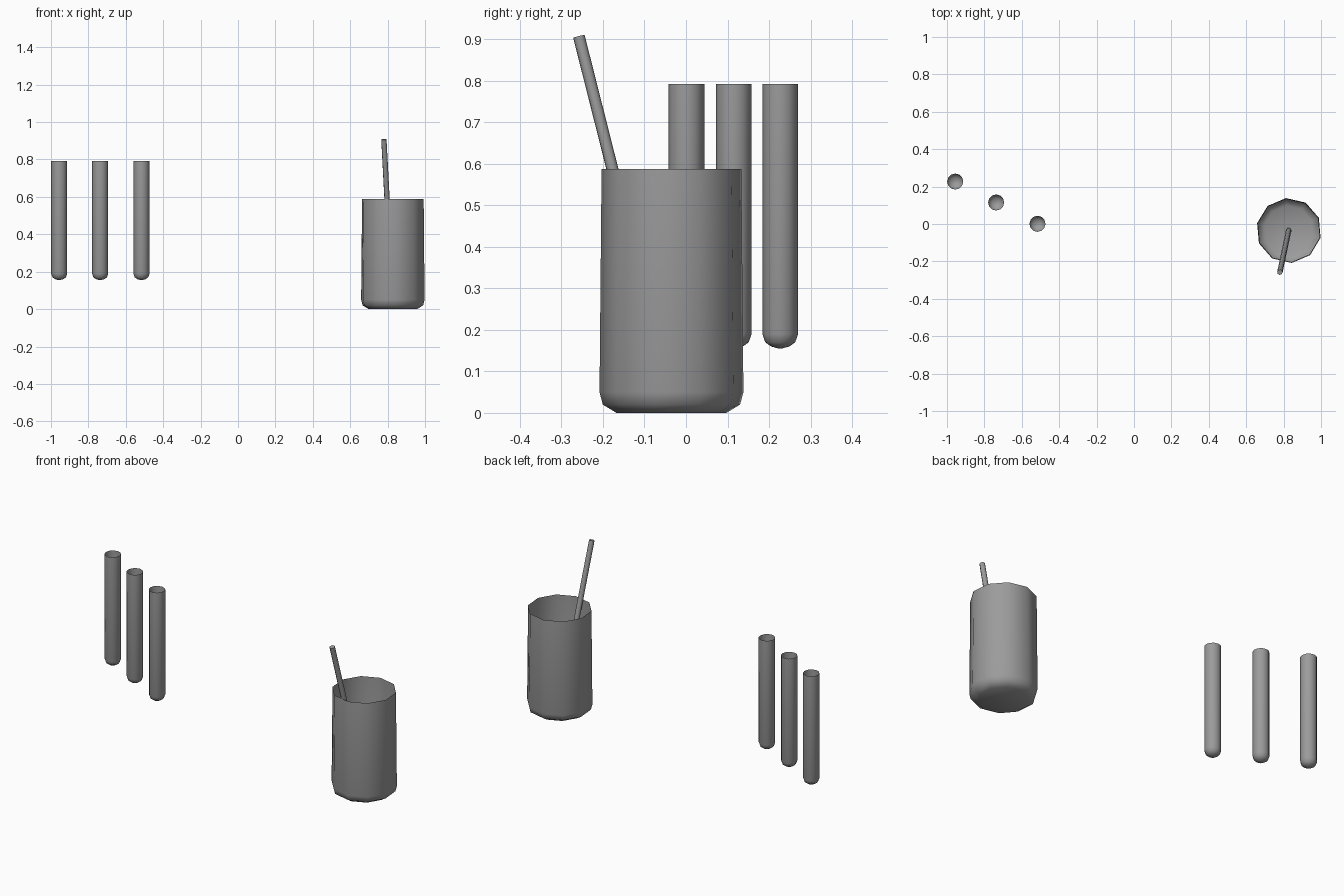
import bpy, bmesh, math
from mathutils import Vector

if "Cube" in bpy.data.objects:
    bpy.data.objects.remove(bpy.data.objects["Cube"])

# Dark grey glass
glass = bpy.data.materials.new("dark_grey")
glass.diffuse_color = (0.33, 0.33, 0.33, 1)
glass.use_nodes = True
glass.node_tree.nodes["Principled BSDF"].inputs["Base Color"].default_value = glass.diffuse_color


def finish(bm, name, location, angle):
    bmesh.ops.recalc_face_normals(bm, faces=bm.faces)
    mesh = bpy.data.meshes.new(name)
    bm.to_mesh(mesh)
    bm.free()
    mesh.materials.append(glass)
    obj = bpy.data.objects.new(name, mesh)
    obj.location = location
    bpy.context.collection.objects.link(obj)
    bpy.ops.object.select_all(action='DESELECT')
    obj.select_set(True)
    bpy.context.view_layer.objects.active = obj
    bpy.ops.object.shade_smooth_by_angle(angle=math.radians(angle))
    return obj


def lathe(name, profile, sides, location, phase=0.0, angle=50, cap_top=False):
    """Stack rings of (radius, z), closed at the bottom, optionally at the top."""
    bm = bmesh.new()
    rings = []
    for r, z in profile:
        rings.append([bm.verts.new((r * math.cos(phase + 2 * math.pi * i / sides),
                                    r * math.sin(phase + 2 * math.pi * i / sides), z))
                      for i in range(sides)])
    for a, b in zip(rings, rings[1:]):
        for i in range(sides):
            j = (i + 1) % sides
            bm.faces.new((a[i], a[j], b[j], b[i]))
    bm.faces.new(rings[0][::-1])
    if cap_top:
        bm.faces.new(rings[-1])
    return finish(bm, name, location, angle)


# Open thin-walled beaker with a chamfered base
lathe("beaker", [(0.133, 0.0), (0.166, 0.02), (0.174, 0.05), (0.169, 0.588)],
      10, (0.828, -0.035, 0), phase=math.radians(95), angle=60)

# Stirring rod leaning on the rim
start, end = Vector((0.827, -0.034, 0.02)), Vector((0.780, -0.258, 0.907))
axis = end - start
rod = lathe("stirring_rod", [(0.0145, 0), (0.0145, axis.length)], 8, start, cap_top=True)
rod.rotation_euler = axis.to_track_quat('Z', 'Y').to_euler()

# Three open test tubes with rounded bottoms
tube_profile = [(0.004, 0.155), (0.022, 0.16), (0.036, 0.17), (0.043, 0.19), (0.043, 0.792)]
for n, (x, y) in enumerate([(-0.956, 0.227), (-0.737, 0.115), (-0.516, 0.001)]):
    lathe(f"test_tube_{n + 1}", tube_profile, 12, (x, y, 0), angle=60)
